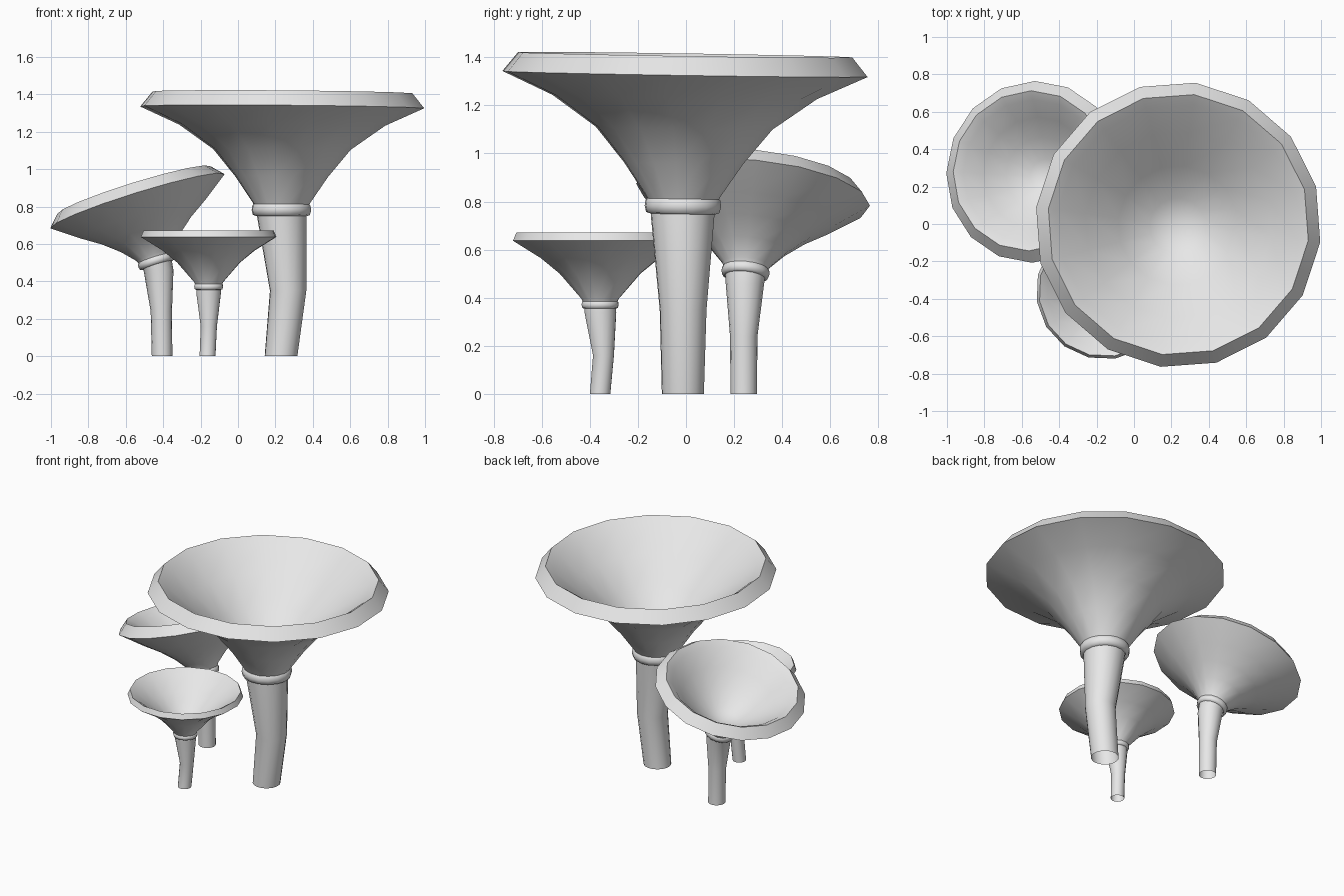
import bpy
import bmesh
import math
from mathutils import Vector

if "Cube" in bpy.data.objects:
    bpy.data.objects.remove(bpy.data.objects["Cube"], do_unlink=True)

SIDES = 16

grey = bpy.data.materials.new("plain_grey")
grey.use_nodes = True
grey.diffuse_color = (0.8, 0.8, 0.8, 1)
grey.node_tree.nodes["Principled BSDF"].inputs["Base Color"].default_value = (0.8, 0.8, 0.8, 1)


def skin(name, rings, phase, sharp):
    """Bridge rings given as (centre, axis, radius); radius 0 ends in a point."""
    bm = bmesh.new()
    loops = []
    for centre, axis, radius in rings:
        turn = Vector((0, 0, 1)).rotation_difference(axis)
        count = SIDES if radius > 0 else 1
        loop = []
        for i in range(count):
            a = phase + math.tau * i / SIDES
            offset = Vector((math.cos(a), math.sin(a), 0)) * radius
            loop.append(bm.verts.new(centre + turn @ offset))
        loops.append(loop)
    for low, high in zip(loops, loops[1:]):
        for i in range(SIDES):
            j = (i + 1) % SIDES
            if len(high) == 1:
                bm.faces.new((low[i], low[j], high[0]))
            else:
                bm.faces.new((low[i], low[j], high[j], high[i]))
    mesh = bpy.data.meshes.new(name)
    bm.to_mesh(mesh)
    bm.free()
    mesh.materials.append(grey)
    obj = bpy.data.objects.new(name, mesh)
    bpy.context.collection.objects.link(obj)
    bpy.ops.object.select_all(action="DESELECT")
    obj.select_set(True)
    bpy.context.view_layer.objects.active = obj
    bpy.ops.object.shade_smooth_by_angle(angle=math.radians(sharp))


def mushroom(name, stem, neck, axis, collar, funnel, phase):
    neck, axis = Vector(neck), Vector(axis).normalized()
    up = Vector((0, 0, 1))
    phase = math.radians(phase)

    # Bent stem, open underneath
    rings = [(Vector((x, y, z)), up, r) for x, y, z, r in stem]
    rings.append((neck, axis, collar * 0.84))
    skin(name + "_stem", rings, phase, 50)

    # Rounded collar around the neck
    t = collar * 0.2
    band = [(-t, 0.84), (-t * 0.8, 0.96), (0, 1), (t * 0.8, 0.98), (t * 1.3, 0.88)]
    skin(name + "_collar", [(neck + axis * h, axis, collar * r) for h, r in band], phase, 60)

    # Funnel cap: outer wall, rolled lip, hollow inside
    skin(name + "_funnel", [(neck + axis * h, axis, r) for r, h in funnel], phase, 60)


mushroom(
    "large",
    [(0.23, -0.013, 0, 0.088), (0.268, -0.012, 0.35, 0.098), (0.235, -0.014, 0.74, 0.133)],
    (0.232, -0.013, 0.78), (0.005, 0.01, 0.63), 0.16,
    [(0.14, 0.01), (0.155, 0.04), (0.25, 0.18), (0.37, 0.325), (0.555, 0.455), (0.765, 0.55),
     (0.70, 0.63), (0.645, 0.59), (0.50, 0.46), (0.32, 0.31), (0.15, 0.15), (0, 0.12)],
    15.5)

mushroom(
    "tilted",
    [(-0.406, 0.24, 0, 0.055), (-0.41, 0.24, 0.24, 0.057), (-0.425, 0.245, 0.46, 0.08)],
    (-0.437, 0.247, 0.505), (-0.095, 0.03, 0.305), 0.1,
    [(0.09, 0.01), (0.1, 0.035), (0.165, 0.105), (0.25, 0.175), (0.35, 0.24), (0.488, 0.34),
     (0.43, 0.402), (0.385, 0.37), (0.30, 0.275), (0.2, 0.19), (0.09, 0.11), (0, 0.09)],
    0)

mushroom(
    "small",
    [(-0.163, -0.357, 0, 0.043), (-0.156, -0.343, 0.16, 0.044), (-0.157, -0.356, 0.34, 0.067)],
    (-0.157, -0.357, 0.37), (0, 0, 1), 0.078,
    [(0.07, 0.005), (0.078, 0.025), (0.17, 0.13), (0.25, 0.195), (0.367, 0.267),
     (0.352, 0.302), (0.31, 0.275), (0.22, 0.2), (0.14, 0.13), (0.07, 0.07), (0, 0.055)],
    9)
